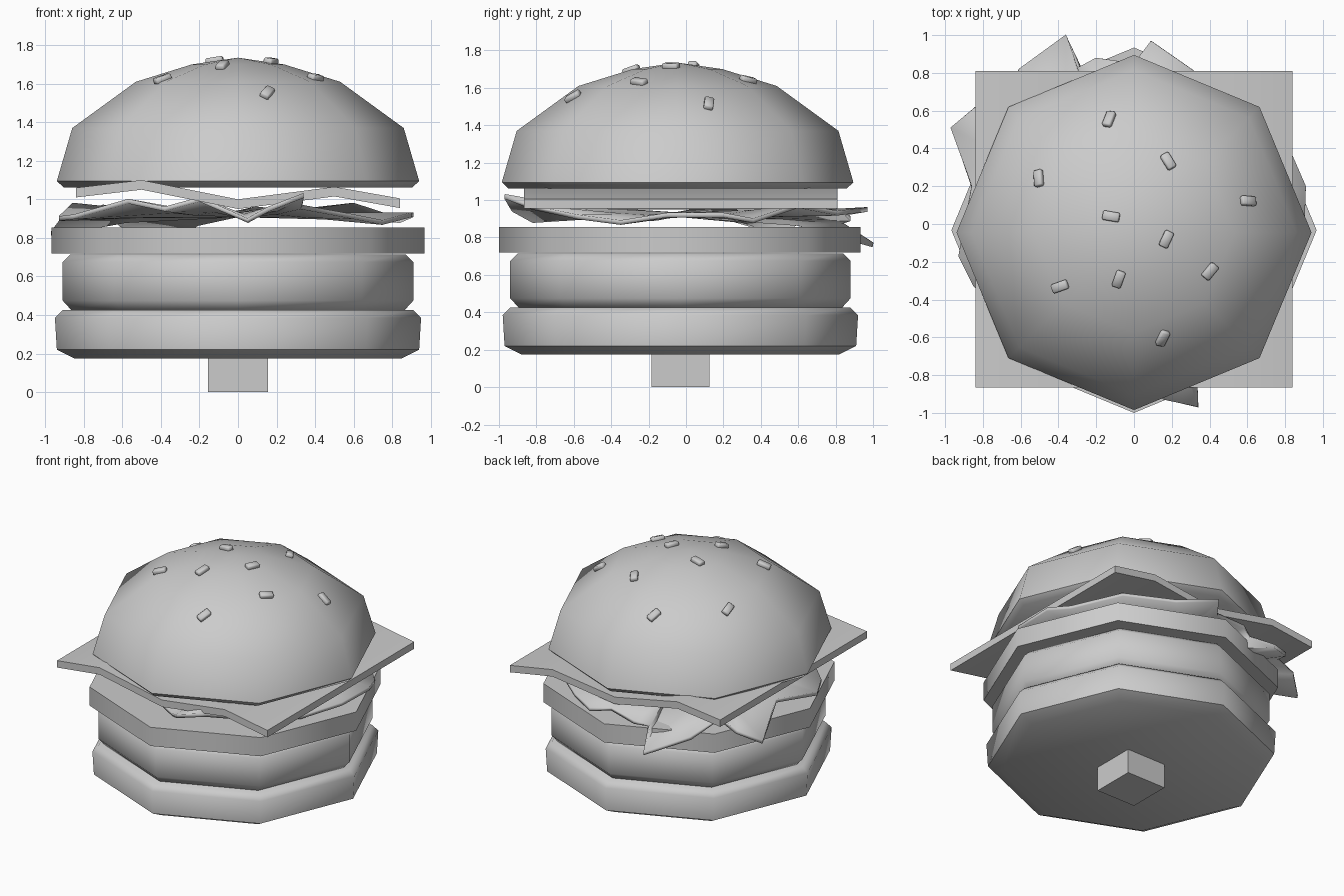
import bpy, bmesh
from math import cos, sin, pi, radians
from mathutils import Vector, Matrix

if "Cube" in bpy.data.objects:
    bpy.data.objects.remove(bpy.data.objects["Cube"])


def make(name, bm, angle=None):
    bmesh.ops.recalc_face_normals(bm, faces=bm.faces[:])
    me = bpy.data.meshes.new(name)
    bm.to_mesh(me)
    bm.free()
    ob = bpy.data.objects.new(name, me)
    bpy.context.collection.objects.link(ob)
    if angle:
        bpy.ops.object.select_all(action='DESELECT')
        ob.select_set(True)
        bpy.context.view_layer.objects.active = ob
        bpy.ops.object.shade_smooth_by_angle(angle=radians(angle))
    return ob


def layer(name, profile, cy, sides=8, angle=50):
    """Stack of octagon rings (radius, z), capped; radius 0 makes a tip."""
    bm = bmesh.new()
    rings = []
    for r, z in profile:
        if r == 0:
            rings.append([bm.verts.new((0, cy, z))] * sides)
        else:
            rings.append([bm.verts.new((r * cos(2 * pi * i / sides),
                                        cy + r * sin(2 * pi * i / sides), z))
                          for i in range(sides)])
    for a, b in zip(rings, rings[1:]):
        for i in range(sides):
            j = (i + 1) % sides
            bm.faces.new(list(dict.fromkeys((a[i], a[j], b[j], b[i]))))
    for ring in (rings[0], rings[-1]):
        if len(set(ring)) == sides:
            bm.faces.new(ring)
    return make(name, bm, angle)


# Square peg under the bun
bm = bmesh.new()
bmesh.ops.create_cube(bm, size=0.31, matrix=Matrix.Translation((0, -0.03, 0.155)))
make("peg", bm)

# Round layers
layer("bottom_bun", [(0.85, 0.175), (0.94, 0.22), (0.95, 0.385), (0.91, 0.425)], -0.03)
layer("patty", [(0.86, 0.42), (0.91, 0.475), (0.91, 0.675), (0.87, 0.715)], -0.03)
layer("tomato_slice", [(0.967, 0.72), (0.967, 0.855)], -0.033)
top_bun = layer("top_bun", [(0.905, 1.062), (0.94, 1.095), (0.86, 1.37),
                            (0.53, 1.61), (0.24, 1.70), (0, 1.735)], -0.045)

# Folded cheese: waved strip run front to back
wave = [(-0.84, 1.06), (-0.5, 1.10), (0, 1.0), (0.5, 1.065), (0.84, 1.005)]
section = wave + [(x, z - 0.05) for x, z in reversed(wave)]
bm = bmesh.new()
front = [bm.verts.new((x, -0.865, z)) for x, z in section]
back = [bm.verts.new((x, 0.81, z)) for x, z in section]
n = len(section)
for i in range(n):
    j = (i + 1) % n
    bm.faces.new((front[i], front[j], back[j], back[i]))
for ring in (front, back):
    for i in range(len(wave) - 1):
        bm.faces.new((ring[i], ring[i + 1], ring[n - 2 - i], ring[n - 1 - i]))
make("cheese_slice", bm, 30)

# Crumpled lettuce leaf with a ragged rim
rim = [(0.91, 0.2, 0.92), (0.84, 0.36, 0.89), (0.6, 0.6, 0.97), (0.32, 0.81, 0.93),
       (0.09, 0.97, 0.95), (0, 0.85, 0.93), (-0.2, 0.88, 0.9), (-0.29, 0.83, 0.88),
       (-0.36, 1.0, 0.76), (-0.61, 0.82, 0.87), (-0.7, 0.62, 0.96), (-0.84, 0.62, 0.9),
       (-0.97, 0.51, 0.82), (-0.86, 0.2, 0.97), (-0.93, -0.17, 0.9), (-0.85, -0.33, 0.91),
       (-0.57, -0.56, 0.99), (-0.38, -0.72, 0.95), (-0.2, -0.78, 1.0), (0.05, -0.82, 0.89),
       (0.16, -0.93, 0.95), (0.34, -0.97, 1.02), (0.33, -0.82, 0.96), (0.6, -0.58, 0.91),
       (0.75, -0.35, 0.88), (0.9, -0.1, 0.92)]
bm = bmesh.new()
hub = bm.verts.new((0, -0.02, 0.92))
outer = [bm.verts.new(p) for p in rim]
inner = [bm.verts.new((x * 0.6, y * 0.6, 0.92 + 0.3 * (z - 0.92))) for x, y, z in rim]
for i in range(len(rim)):
    j = (i + 1) % len(rim)
    bm.faces.new((outer[i], outer[j], inner[j], inner[i]))
    bm.faces.new((inner[i], inner[j], hub))
leaf = make("lettuce_leaf", bm, 30)
mod = leaf.modifiers.new("thickness", 'SOLIDIFY')
mod.thickness = 0.025
mod.offset = 0

# Sesame seeds dropped onto the top bun: x, y, turn
seeds = [(-0.13, 0.55, 75), (-0.5, 0.24, 100), (0.18, 0.33, 120), (0.6, 0.12, 0),
         (-0.12, 0.04, -10), (0.17, -0.08, 65), (-0.39, -0.33, 20), (-0.08, -0.29, 70),
         (0.4, -0.25, 50), (0.15, -0.6, 70)]
bpy.context.view_layer.update()
for k, (x, y, turn) in enumerate(seeds):
    hit, loc, nor, _ = top_bun.ray_cast(Vector((x, y, 3)), Vector((0, 0, -1)))
    tilt = Vector((0, 0, 1)).rotation_difference(nor).to_matrix().to_4x4()
    mat = (Matrix.Translation(loc + nor * 0.008) @ tilt @ Matrix.Rotation(radians(turn), 4, 'Z')
           @ Matrix.Diagonal((0.09, 0.05, 0.034, 1)))
    bm = bmesh.new()
    bmesh.ops.create_cube(bm, size=1, matrix=mat)
    bmesh.ops.bevel(bm, geom=bm.edges[:], offset=0.007, segments=1, affect='EDGES')
    make(f"sesame_seed_{k + 1}", bm, 50)
